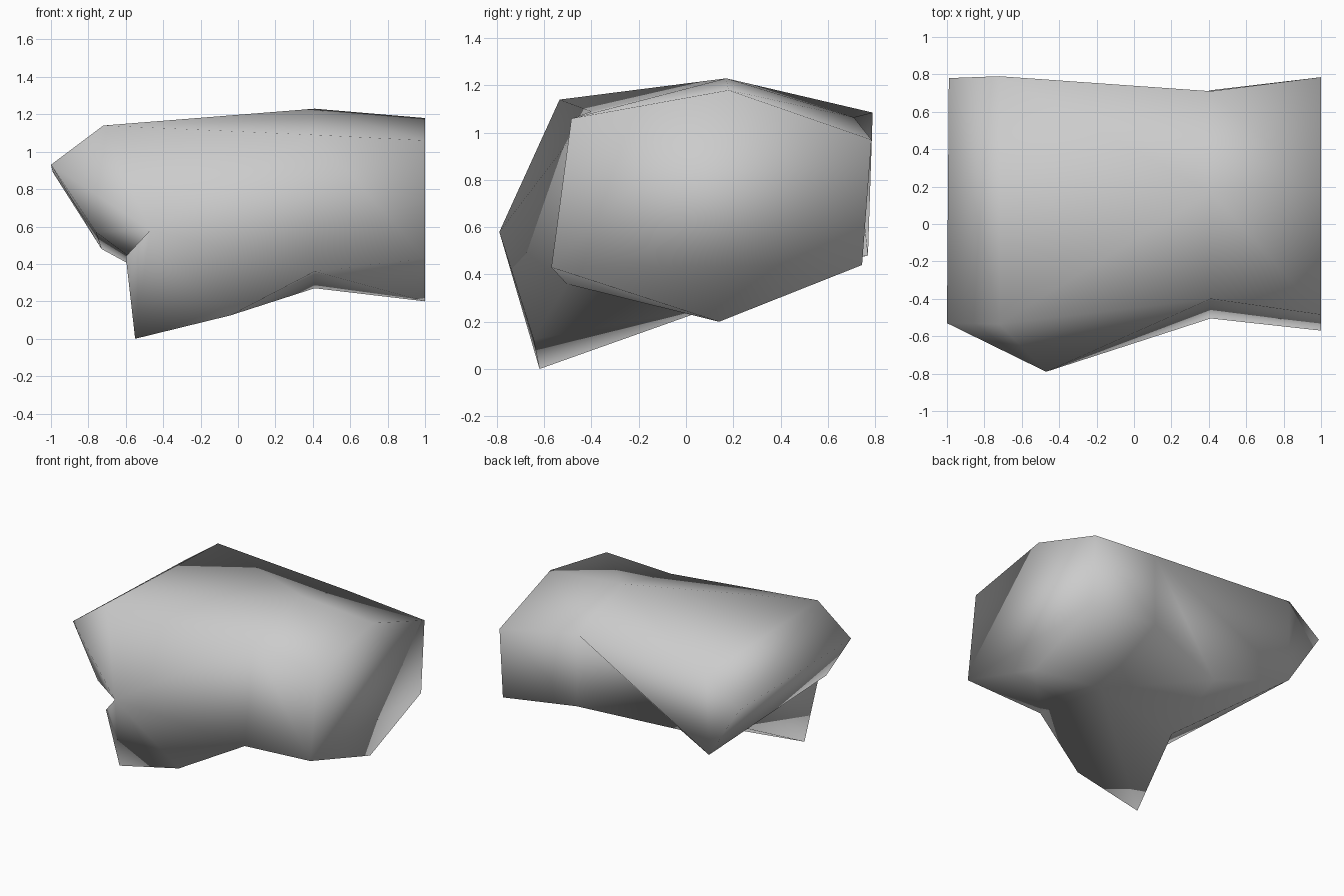
import bpy
import bmesh

# Remove the default object only
default = bpy.data.objects.get("Cube")
if default:
    bpy.data.objects.remove(default, do_unlink=True)


def make_material(name, colour):
    mat = bpy.data.materials.new(name)
    mat.use_nodes = True
    mat.diffuse_color = colour
    mat.node_tree.nodes["Principled BSDF"].inputs["Base Color"].default_value = colour
    return mat


bm = bmesh.new()
corner = {}


def add_corner(name, x, y, z):
    corner[name] = bm.verts.new((x, y, z))


def add_ring(prefix, x, profile):
    """Six-sided cross-section at a given x; corners run over the top to the back and below."""
    names = ("front_top", "top", "back_top", "back_low", "bottom", "front_low")
    for name, (y, z) in zip(names, profile):
        add_corner(prefix + "_" + name, x, y, z)
    return [corner[prefix + "_" + name] for name in names]


def add_faces(*rows):
    for row in rows:
        bm.faces.new([corner[name] for name in row.split()])


# Faceted trunk: flat end ring and a narrower waist ring
end_ring = add_ring("end", 1.0, [(-.485, 1.06), (.18, 1.18), (.785, .97),
                                 (.745, .44), (.14, .20), (-.57, .43)])
waist_ring = add_ring("waist", .41, [(-.40, 1.09), (.17, 1.23), (.71, 1.065),
                                     (.715, .52), (.14, .27), (-.505, .36)])
bm.faces.new(end_ring)
for i in range(len(end_ring)):
    j = (i + 1) % len(end_ring)
    bm.faces.new((end_ring[i], end_ring[j], waist_ring[j], waist_ring[i]))

# Wedge-shaped far end
add_corner("roof_front", -.72, -.535, 1.14)
add_corner("roof_back", -.72, .79, 1.085)
add_corner("wedge_front", -1.0, -.53, .93)
add_corner("wedge_back", -.99, .78, .89)
add_corner("heel_front", -.76, -.58, .57)
add_corner("heel_back", -.73, .77, .48)

# Downward spur at the front and the hollow behind it
add_corner("spur_brow", -.47, -.79, .58)
add_corner("spur_side", -.60, -.71, .44)
add_corner("spur_tip", -.55, -.62, 0)
add_corner("spur_root", -.04, -.645, .125)
add_corner("crotch", -.38, -.05, .29)
add_corner("belly", -.30, .49, .445)

# Roof and wedge
add_faces("waist_front_top waist_top roof_front",
          "waist_top roof_back roof_front",
          "waist_top waist_back_top roof_back",
          "roof_front roof_back wedge_back wedge_front",
          "wedge_front wedge_back heel_back heel_front",
          "wedge_back roof_back heel_back")

# Back wall, dented towards the belly
add_faces("waist_back_top heel_back roof_back",
          "waist_back_top belly heel_back",
          "waist_back_top waist_back_low belly")

# Underside
add_faces("waist_back_low waist_bottom belly",
          "waist_bottom crotch belly",
          "waist_bottom spur_tip crotch",
          "waist_bottom spur_root spur_tip",
          "waist_bottom waist_front_low spur_root",
          "heel_back belly crotch",
          "heel_front heel_back crotch",
          "heel_front crotch spur_brow",
          "spur_brow crotch spur_side",
          "spur_side crotch spur_tip")

# Front wall and spur
add_faces("waist_front_top roof_front spur_brow",
          "waist_front_top spur_brow waist_front_low",
          "spur_brow spur_root waist_front_low",
          "spur_brow spur_tip spur_root",
          "spur_brow spur_side spur_tip",
          "roof_front wedge_front spur_brow",
          "wedge_front heel_front spur_brow")

# Smooth shading over the whole coarse hull
bmesh.ops.recalc_face_normals(bm, faces=bm.faces[:])
for face in bm.faces:
    face.smooth = True

mesh = bpy.data.meshes.new("faceted_body")
bm.to_mesh(mesh)
bm.free()
mesh.materials.append(make_material("plain grey", (.6, .6, .6, 1)))
body = bpy.data.objects.new("faceted_body", mesh)
bpy.context.collection.objects.link(body)
